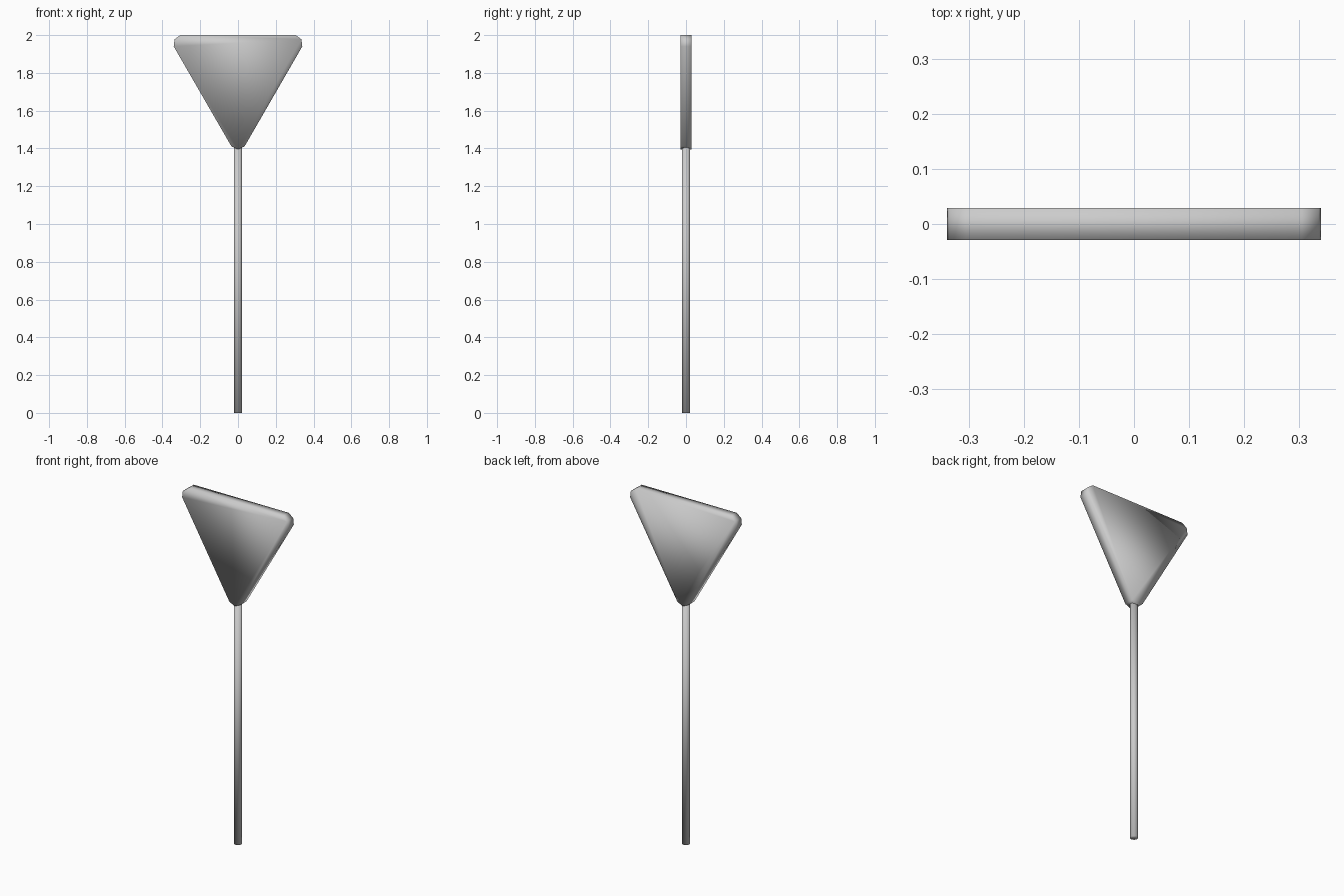
import bpy, bmesh
from math import sin, cos, pi, radians

if "Cube" in bpy.data.objects:
    bpy.data.objects.remove(bpy.data.objects["Cube"])


def prism(name, profile, axis_vec, smooth=True):
    """Extrude a closed 3D profile along a vector into a capped solid."""
    bm = bmesh.new()
    face = bm.faces.new([bm.verts.new(p) for p in profile])
    ext = bmesh.ops.extrude_face_region(bm, geom=[face], use_keep_orig=True)
    moved = [g for g in ext["geom"] if isinstance(g, bmesh.types.BMVert)]
    bmesh.ops.translate(bm, verts=moved, vec=axis_vec)
    bmesh.ops.recalc_face_normals(bm, faces=bm.faces)
    for f in bm.faces:
        f.smooth = smooth
    mesh = bpy.data.meshes.new(name)
    bm.to_mesh(mesh)
    bm.free()
    obj = bpy.data.objects.new(name, mesh)
    bpy.context.collection.objects.link(obj)
    return obj


# Triangular sign plate: point down, each corner clipped by two facets
HALF_T = 0.029
CENTRE_Z = 1.783          # centroid of the triangle
CORNER_DIST = 0.353       # centroid to each corner centre
outline = []
for corner in (30, 150, 270):
    a = radians(corner)
    cx, cz = CORNER_DIST * cos(a), CENTRE_Z + CORNER_DIST * sin(a)
    for offset, r in ((-60, 0.04), (0, 0.035), (60, 0.04)):
        b = radians(corner + offset)
        outline.append((cx + r * cos(b), -HALF_T, cz + r * sin(b)))
# Level the top edge exactly at the full height
top = max(p[2] for p in outline)
outline = [(x, y, z + 2.0 - top) for x, y, z in outline]
prism("sign_plate", outline, (0, 2 * HALF_T, 0))

# Slim post below the plate
POST_R, SIDES = 0.022, 10
ring = [(POST_R * sin(2 * pi * i / SIDES), POST_R * cos(2 * pi * i / SIDES), 0)
        for i in range(SIDES)]
prism("post", ring, (0, 0, 1.405))
